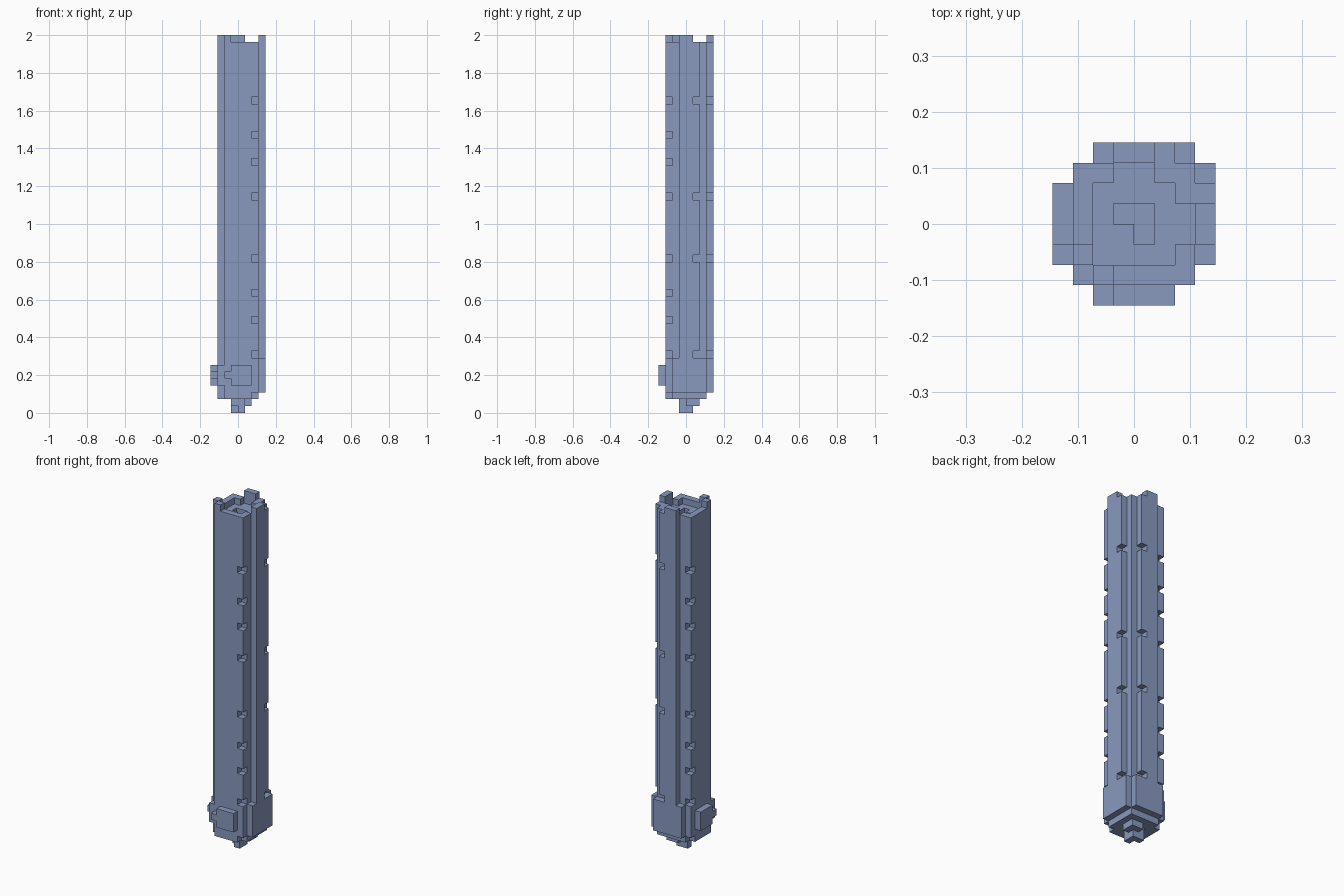
import bpy, bmesh
from mathutils import Vector

cube = bpy.data.objects.get("Cube")
if cube:
    bpy.data.objects.remove(cube, do_unlink=True)

U = 2 / 55  # edge of one block

blue = bpy.data.materials.new("slate_blue")
blue.use_nodes = True
colour = (0.25, 0.32, 0.52, 1)
blue.diffuse_color = colour
blue.node_tree.nodes["Principled BSDF"].inputs["Base Color"].default_value = colour


def box(x0, x1, y0, y1, z0, z1):
    """Blocks in a box, plus the same box mirrored across the x = y diagonal."""
    cells = {(x, y, z) for x in range(x0, x1) for y in range(y0, y1) for z in range(z0, z1)}
    return cells | {(y, x, z) for x, y, z in cells}


def build(name, cells):
    """Skin a set of blocks with their outer faces and merge the flat areas."""
    bm = bmesh.new()
    verts = {}

    def corner(p):
        key = tuple(round(c) for c in p)
        if key not in verts:
            verts[key] = bm.verts.new(Vector(key) * U)
        return verts[key]

    for cell in cells:
        for axis in range(3):
            for side in (-1, 1):
                n = Vector((0, 0, 0))
                n[axis] = side
                if tuple(round(c) for c in Vector(cell) + n) in cells:
                    continue
                a, b = Vector((0, 0, 0)), Vector((0, 0, 0))
                a[(axis + 1) % 3] = 1
                b[(axis + 2) % 3] = 1
                o = Vector(cell)
                if side > 0:
                    o = o + n
                else:
                    a, b = b, a
                bm.faces.new([corner(p) for p in (o, o + a, o + a + b, o + b)])
    bmesh.ops.dissolve_limit(bm, angle_limit=0.01, verts=bm.verts[:], edges=bm.edges[:])
    mesh = bpy.data.meshes.new(name)
    bm.to_mesh(mesh)
    bm.free()
    mesh.materials.append(blue)
    obj = bpy.data.objects.new(name, mesh)
    bpy.context.collection.objects.link(obj)
    return obj


# Shaft: square core with two raised ribs and one cut corner
shaft = box(-3, 3, -3, 3, 8, 54) | box(3, 4, -1, 2, 8, 54)
shaft -= box(-3, -2, -3, -2, 8, 54)

# Notches along the shaft edges
for z in (8, 13, 17, 22, 31, 36, 40, 45):
    shaft -= box(2, 3, -3, -2, z, z + 1)
for z in (8, 22, 31, 45):
    shaft -= box(3, 4, 1, 2, z, z + 1)

# Hollow top with a deeper hole in its floor
shaft -= box(-2, 2, -2, 2, 53, 54) | box(2, 3, -1, 1, 53, 54)
shaft -= box(-1, 1, 0, 1, 52, 54)

# Raised blocks on the rim
shaft |= box(-2, -1, -3, -2, 54, 55) | box(3, 4, -1, 1, 54, 55)

# Collar around the foot of the shaft
collar = box(-3, 3, -3, 3, 3, 8) | box(3, 4, -2, 3, 3, 8)
collar -= box(-3, -2, -3, -2, 7, 8) | box(-3, -2, -3, -2, 3, 4)

# Side knobs
collar |= box(-1, 2, -4, -3, 4, 7) | box(-2, -1, -4, -3, 5, 6)

# Stepped tip
tip = box(-3, 3, -3, 3, 2, 3) - box(-3, -2, -3, -2, 2, 3) - box(2, 3, -3, -2, 2, 3)
tip |= box(-1, 2, -1, 2, 1, 2) - box(1, 2, -1, 0, 1, 2)
tip |= box(-1, 1, 0, 1, 0, 1)

build("shaft_and_collar", shaft | collar)
build("stepped_tip", tip)
